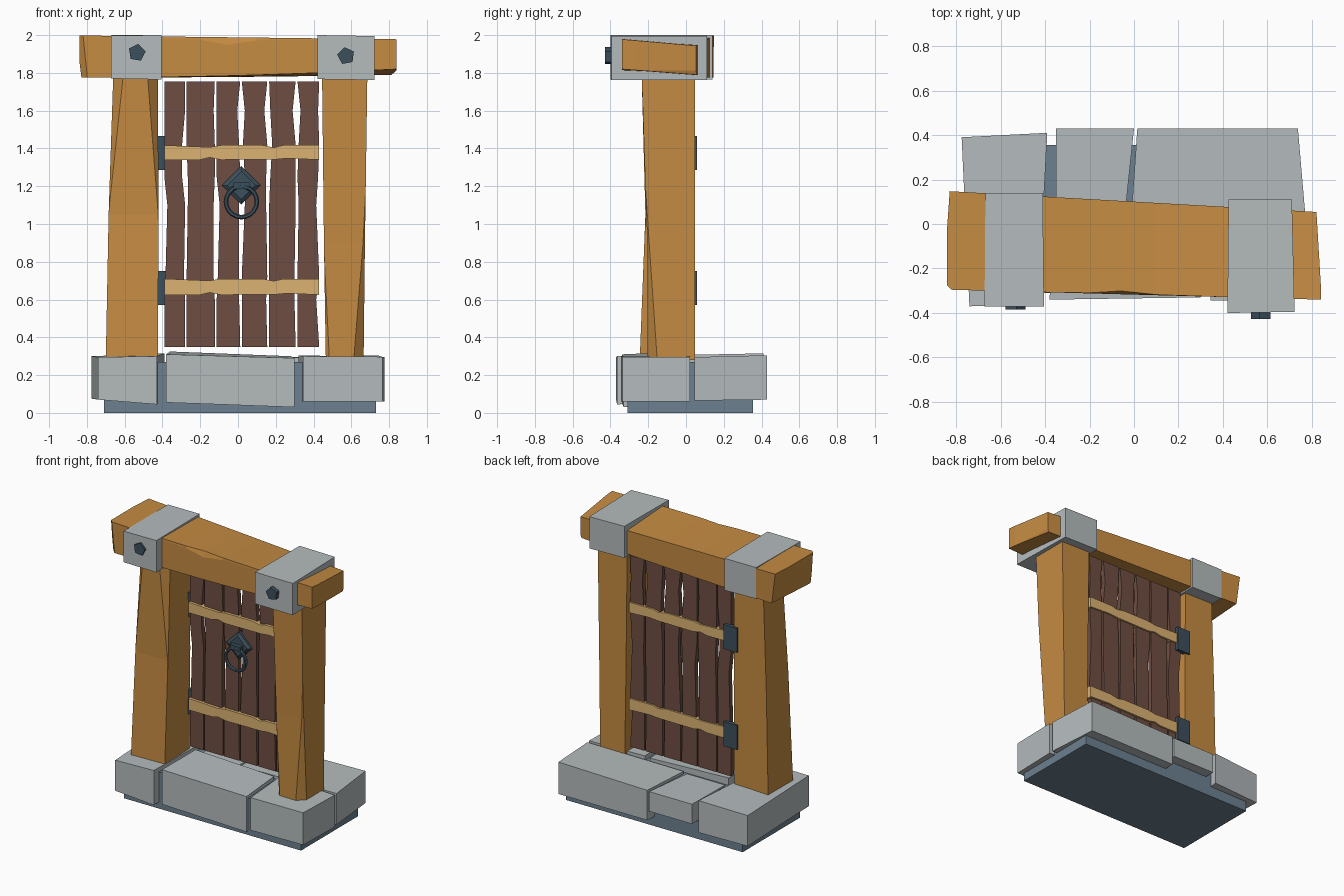
import bpy, bmesh, math, random
from mathutils import Vector, Matrix

if "Cube" in bpy.data.objects:
    bpy.data.objects.remove(bpy.data.objects["Cube"])

random.seed(4)


def material(name, r, g, b):
    m = bpy.data.materials.new(name)
    m.diffuse_color = (r, g, b, 1)
    m.use_nodes = True
    m.node_tree.nodes["Principled BSDF"].inputs["Base Color"].default_value = m.diffuse_color
    return m


WOOD = material("wood", 0.56, 0.26, 0.055)
TAN = material("pale_wood", 0.72, 0.45, 0.17)
BROWN = material("dark_wood", 0.156, 0.076, 0.054)
STONE = material("stone", 0.46, 0.50, 0.51)
SLATE = material("slate", 0.15, 0.22, 0.28)
IRON = material("iron", 0.045, 0.08, 0.107)


def finish(name, bm, mat):
    bmesh.ops.recalc_face_normals(bm, faces=bm.faces[:])
    me = bpy.data.meshes.new(name)
    bm.to_mesh(me)
    bm.free()
    me.materials.append(mat)
    ob = bpy.data.objects.new(name, me)
    bpy.context.collection.objects.link(ob)
    return ob


def loft(name, rings, mat, cuts=()):
    """Skin a stack of equal-sized rings, then slice off chips (point, outward normal)."""
    bm = bmesh.new()
    rows = [[bm.verts.new(p) for p in ring] for ring in rings]
    n = len(rows[0])
    for a, b in zip(rows, rows[1:]):
        for i in range(n):
            j = (i + 1) % n
            bm.faces.new((a[i], a[j], b[j], b[i]))
    bm.faces.new(rows[0][::-1])
    bm.faces.new(rows[-1])
    for co, no in cuts:
        res = bmesh.ops.bisect_plane(bm, geom=bm.verts[:] + bm.edges[:] + bm.faces[:],
                                     plane_co=co, plane_no=no, clear_outer=True)
        edges = [e for e in res["geom_cut"] if isinstance(e, bmesh.types.BMEdge)]
        bmesh.ops.holes_fill(bm, edges=edges)
    return finish(name, bm, mat)


def rect(x0, x1, y0, y1, z):
    return [(x0, y0, z), (x1, y0, z), (x1, y1, z), (x0, y1, z)]


def box(name, x0, x1, y0, y1, z0, z1, mat):
    return loft(name, [rect(x0, x1, y0, y1, z0), rect(x0, x1, y0, y1, z1)], mat)


def block(name, plan, lows, highs, mat=STONE):
    """Uneven stone: four plan corners with bottom and top heights."""
    return loft(name, [[(x, y, z) for (x, y), z in zip(plan, zs)] for zs in (lows, highs)], mat)


def outline(name, pts, y0, y1, mat):
    """Extrude an x-z outline through the depth."""
    return loft(name, [[(x, y, z) for x, z in pts] for y in (y0, y1)], mat)


# Foundation and the five stones around it
box("foundation_core", -0.71, 0.73, -0.31, 0.355, 0, 0.27, SLATE)
block("left_stone", [(-0.74, -0.37), (-0.43, -0.365), (-0.39, 0.41), (-0.775, 0.39)],
      [0.07, 0.045, 0.08, 0.075], [0.295, 0.30, 0.315, 0.30])
block("front_middle_stone", [(-0.38, -0.34), (0.30, -0.33), (0.28, 0.02), (-0.36, 0.02)],
      [0.055, 0.03, 0.05, 0.07], [0.31, 0.29, 0.30, 0.325])
block("front_right_stone", [(0.345, -0.345), (0.765, -0.335), (0.775, 0.02), (0.32, 0.02)],
      [0.06, 0.06, 0.06, 0.06], [0.30, 0.297, 0.295, 0.305])
block("back_right_stone", [(-0.012, 0.045), (0.77, 0.045), (0.737, 0.43), (0.015, 0.43)],
      [0.07, 0.065, 0.07, 0.07], [0.29, 0.295, 0.305, 0.29])
block("back_middle_stone", [(-0.35, 0.045), (-0.04, 0.045), (0.0, 0.43), (-0.35, 0.43)],
      [0.14, 0.14, 0.14, 0.14], [0.28, 0.28, 0.285, 0.285])

# Gate posts, slightly tapered with chipped edges
loft("left_post", [rect(-0.70, -0.425, -0.245, 0.045, 0.28),
                   rect(-0.685, -0.42, -0.215, 0.045, 1.05),
                   rect(-0.66, -0.425, -0.235, 0.045, 1.80)], WOOD,
     [((-0.672, -0.225, 1.1), (-1, -1, 0.08)), ((-0.43, -0.225, 1.0), (1, -1, 0.05))])
loft("right_post", [rect(0.465, 0.665, -0.205, 0.048, 0.28),
                    rect(0.455, 0.672, -0.205, 0.048, 0.9),
                    rect(0.445, 0.685, -0.235, 0.048, 1.80)], WOOD,
     [((0.655, -0.20, 0.75), (1, -1, -0.08)), ((0.468, -0.20, 0.5), (-1, -1, -0.05))])

# Lintel beam, running along x with a worn front edge
beam = []
for x, dip in [(-0.84, 0.0), (-0.40, 0.0), (-0.20, 0.005), (-0.06, 0.03), (0.10, 0.005), (0.40, 0), (0.84, 0)]:
    t = (x + 0.84) / 1.68
    yf, yb = -0.295 - 0.045 * t, 0.148 - 0.095 * t
    top, low = 1.998 - 0.02 * t, 1.775 + 0.045 * t * t
    beam.append([(x, yf, low), (x, yb, low - 0.03 * t * t),
                 (x, yb, top - 0.035 * t), (x, yf + dip * .5, top),
                 (x, yf, top - 0.01 - dip)])
loft("lintel_beam", beam, WOOD,
     [((-0.825, 0, 1.89), (-1, 0.07, -0.13)), ((-0.815, -0.29, 1.89), (-1, -1, -0.1)),
      ((0.83, 0, 1.83), (1, 0.06, -0.35)), ((0.832, -0.14, 1.89), (1, 0.06, 0))])

# Stone clamps over the lintel and their five-sided bolts
block("left_clamp", [(-0.672, -0.37), (-0.405, -0.37), (-0.41, 0.14), (-0.668, 0.14)],
      [1.77, 1.765, 1.765, 1.77], [1.998, 2.0, 2.0, 2.0])
block("right_clamp", [(0.42, -0.40), (0.722, -0.395), (0.71, 0.11), (0.425, 0.11)],
      [1.767, 1.762, 1.762, 1.767], [2.0, 1.995, 1.995, 2.0])
for side, cx, cz, y, turn in [("left", -0.535, 1.907, -0.385, 0.15), ("right", 0.572, 1.89, -0.428, 0.5)]:
    pent = [(cx + 0.047 * math.cos(turn + k * math.tau / 5),
             cz + 0.047 * math.sin(turn + k * math.tau / 5)) for k in range(5)]
    outline(side + "_bolt", pent, y, y + 0.06, IRON)

# Door planks with nicked edges
spans = [(-0.39, -0.28), (-0.272, -0.123), (-0.113, 0.012), (0.02, 0.155), (0.165, 0.305), (0.315, 0.43)]
for k, (x0, x1) in enumerate(spans):
    zs = [0.35, 0.60, 0.72, 1.10, 1.25, 1.42, 1.60, 1.755]

    def nick(z):
        return 0 if z in (0.35, 1.755) else random.choice([0, 0, 0.006, 0.016])
    right = [(x1 - nick(z), z) for z in zs]
    left = [(x0 + nick(z), z) for z in reversed(zs)]
    outline("door_plank_%d" % (k + 1), right + left, 0.0, 0.035, BROWN)

# Cross bars, showing on both faces of the door
for name, z0, z1 in [("lower_bar", 0.625, 0.71), ("upper_bar", 1.34, 1.417)]:
    low = [(-0.39, z0), (-0.20, z0), (-0.15, z0 + 0.012), (-0.09, z0), (0.20, z0 + 0.002), (0.26, z0 + 0.008), (0.43, z0)]
    high = [(0.43, z1), (0.24, z1), (0.19, z1 - 0.012), (0.13, z1), (-0.09, z1), (-0.15, z1 - 0.01), (-0.39, z1)]
    outline("door_" + name, low + high, -0.02, 0.048, TAN)

# Hinges on the left edge of the door
for name, z in [("lower_hinge", 0.66), ("upper_hinge", 1.375)]:
    box(name, -0.455, -0.345, 0.025, 0.058, z - 0.09, z + 0.09, IRON)

# Knocker: diamond plate, staple and ring
cx = 0.018
loft("knocker_plate", [[(cx + s * a, y, 1.205 + s * b) for a, b in ((0, -1), (1, 0), (0, 1), (-1, 0))]
                       for y, s in ((0.01, 0.102), (-0.015, 0.102), (-0.03, 0.075))], IRON)
box("knocker_staple", cx - 0.042, cx + 0.042, -0.06, -0.02, 1.185, 1.22, IRON)
bpy.ops.mesh.primitive_torus_add(major_radius=0.082, minor_radius=0.012, major_segments=20,
                                 minor_segments=6, location=(cx, -0.05, 1.118),
                                 rotation=(math.pi / 2, 0, 0))
ring = bpy.context.object
ring.name = "knocker_ring"
ring.data.materials.append(IRON)
